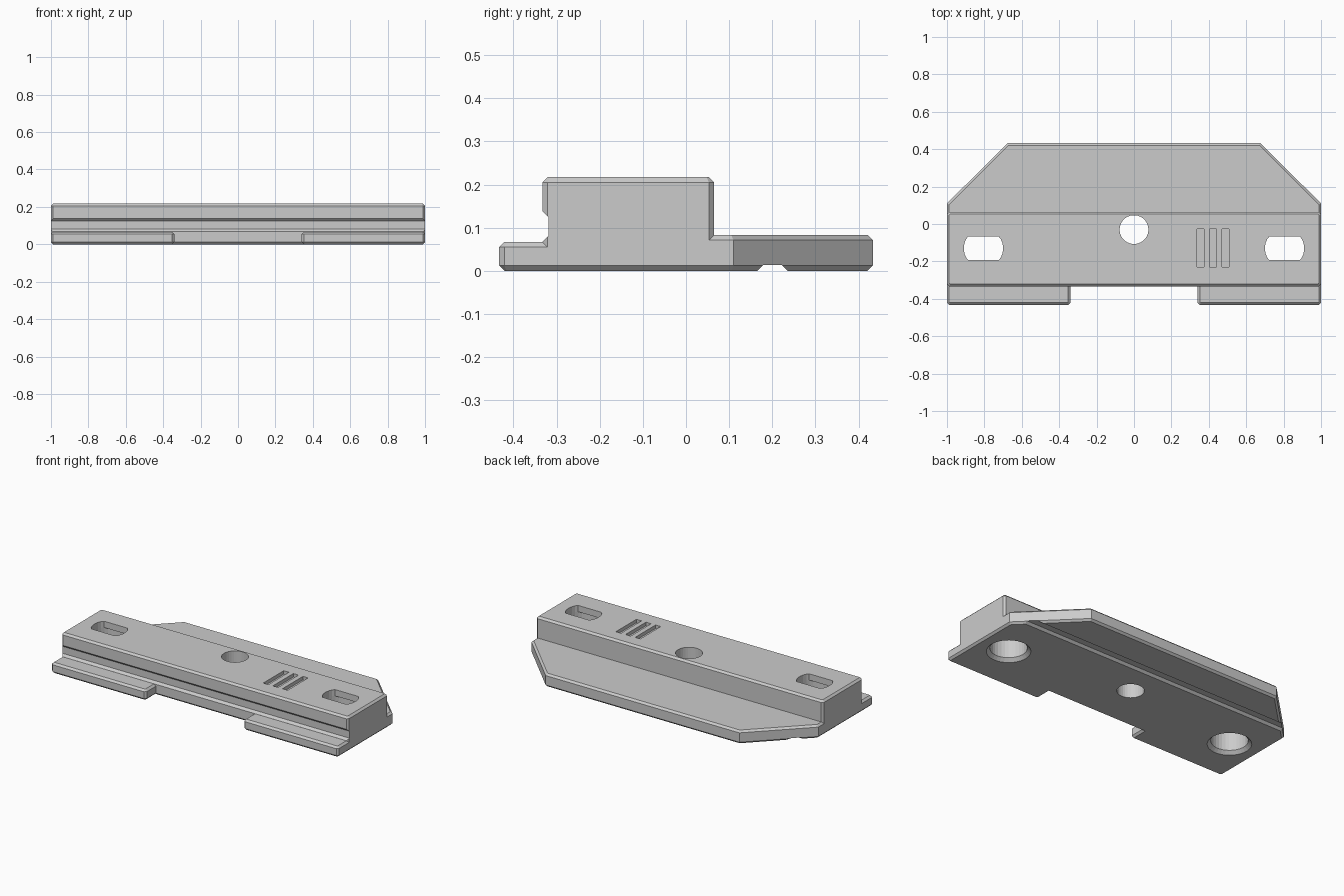
import bpy
import bmesh
import math
from mathutils import Vector

cube = bpy.data.objects.get("Cube")
if cube:
    bpy.data.objects.remove(cube, do_unlink=True)

C = 0.012  # chamfer width

grey = bpy.data.materials.new("plain grey")
grey.use_nodes = True
colour = (0.6, 0.6, 0.6, 1)
grey.diffuse_color = colour
grey.node_tree.nodes["Principled BSDF"].inputs["Base Color"].default_value = colour


def corner_offsets(pts):
    """Yield each corner with its edge directions, for an anticlockwise outline."""
    for i, p in enumerate(pts):
        yield p, (p - pts[i - 1]).normalized(), (pts[(i + 1) % len(pts)] - p).normalized()


def inset(pts, d):
    out = []
    for p, a, b in corner_offsets(pts):
        n, m = Vector((-a.y, a.x)), Vector((-b.y, b.x))
        out.append(p + d * (n + m) / (1 + n.dot(m)))
    return out


def cut_corners(pts, d):
    """Chamfer square convex corners; leave blunt and inner ones alone."""
    out = []
    for p, a, b in corner_offsets(pts):
        out += [p - a * d, p + b * d] if a.cross(b) > 0.9 else [p]
    return out


def circle(x, y, r, n=32, half_width=None):
    h = half_width or r
    angles = [2 * math.pi * (i + 0.5) / n for i in range(n)]
    return [Vector((x + r * math.cos(a), y + max(-h, min(h, r * math.sin(a)))))
            for a in angles]


def loft(name, layers):
    """Solid through stacked outlines, given as (outline, height)."""
    bm = bmesh.new()
    rings = [[bm.verts.new((p.x, p.y, z)) for p in pts] for pts, z in layers]
    bm.faces.new(rings[0][::-1])
    bm.faces.new(rings[-1])
    n = len(rings[0])
    for lo, hi in zip(rings, rings[1:]):
        for i in range(n):
            j = (i + 1) % n
            bm.faces.new((lo[i], lo[j], hi[j], hi[i]))
    bmesh.ops.recalc_face_normals(bm, faces=bm.faces)
    mesh = bpy.data.meshes.new(name)
    bm.to_mesh(mesh)
    bm.free()
    mesh.materials.append(grey)
    ob = bpy.data.objects.new(name, mesh)
    bpy.context.collection.objects.link(ob)
    return ob


def slab(name, coords, top):
    """Plate with chamfered top, bottom and square corners."""
    pts = cut_corners([Vector(c) for c in coords], C)
    small = inset(pts, C)
    return loft(name, [(small, 0), (pts, C), (pts, top - C), (small, top)])


def groove(name, section):
    """Long cutter along x with a (y, z) section."""
    ob = loft(name, [([Vector(p) for p in section], h) for h in (-1.2, 1.2)])
    for v in ob.data.vertices:
        y, z, x = v.co
        v.co = (x, y, z)
    return ob


def combine(target, other, operation):
    mod = target.modifiers.new(operation, "BOOLEAN")
    mod.object, mod.operation, mod.solver = other, operation, "EXACT"
    bpy.context.view_layer.objects.active = target
    bpy.ops.object.modifier_apply(modifier=mod.name)
    bpy.data.objects.remove(other, do_unlink=True)


# Raised bar, rear plate with clipped corners, and front flange with a gap
body = slab("mounting_bracket", [(-1, -.333), (1, -.333), (1, .065), (-1, .065)], .217)
rear = slab("rear_plate", [(-1, -.3), (1, -.3), (1, .11), (.675, .433),
                           (-.675, .433), (-1, .11)], .083)
flange = slab("front_flange", [(-1, -.433), (-.34, -.433), (-.34, -.333), (.34, -.333),
                               (.34, -.433), (1, -.433), (1, -.05), (-1, -.05)], .067)
combine(body, rear, "UNION")
combine(body, flange, "UNION")

# Groove along the front of the bar, and shallow groove under the rear plate
cutters = [
    groove("front_groove", [(-.343, .0671), (-.333, .0671), (-.319, .081),
                            (-.319, .125), (-.333, .139), (-.343, .139)]),
    groove("underside_groove", [(.155, -.01), (.245, -.01), (.221, .014), (.179, .014)]),
]

# Centre hole
centre = circle(0, -.03, .077)
cutters.append(loft("centre_hole", [(centre, -.1), (centre, .3)]))

# Screw holes: wide chamfered bore below, flat-sided slot through the top
for x in (-.805, .805):
    bore, rim = circle(x, -.13, .105), circle(x, -.13, .14)
    slot = circle(x, -.13, .105, half_width=.063)
    cutters.append(loft("screw_bore", [(rim, -.015), (bore, .02), (bore, .177)]))
    cutters.append(loft("screw_slot", [(slot, .15), (slot, .3)]))

# Three shallow marker slits in the top
for x in (.355, .422, .489):
    slit = [Vector((x + sx * .018, -.128 + sy * .102))
            for sx, sy in ((-1, -1), (1, -1), (1, 1), (-1, 1))]
    cutters.append(loft("marker_slit", [(slit, .195), (slit, .3)]))

for cutter in cutters:
    combine(body, cutter, "DIFFERENCE")
